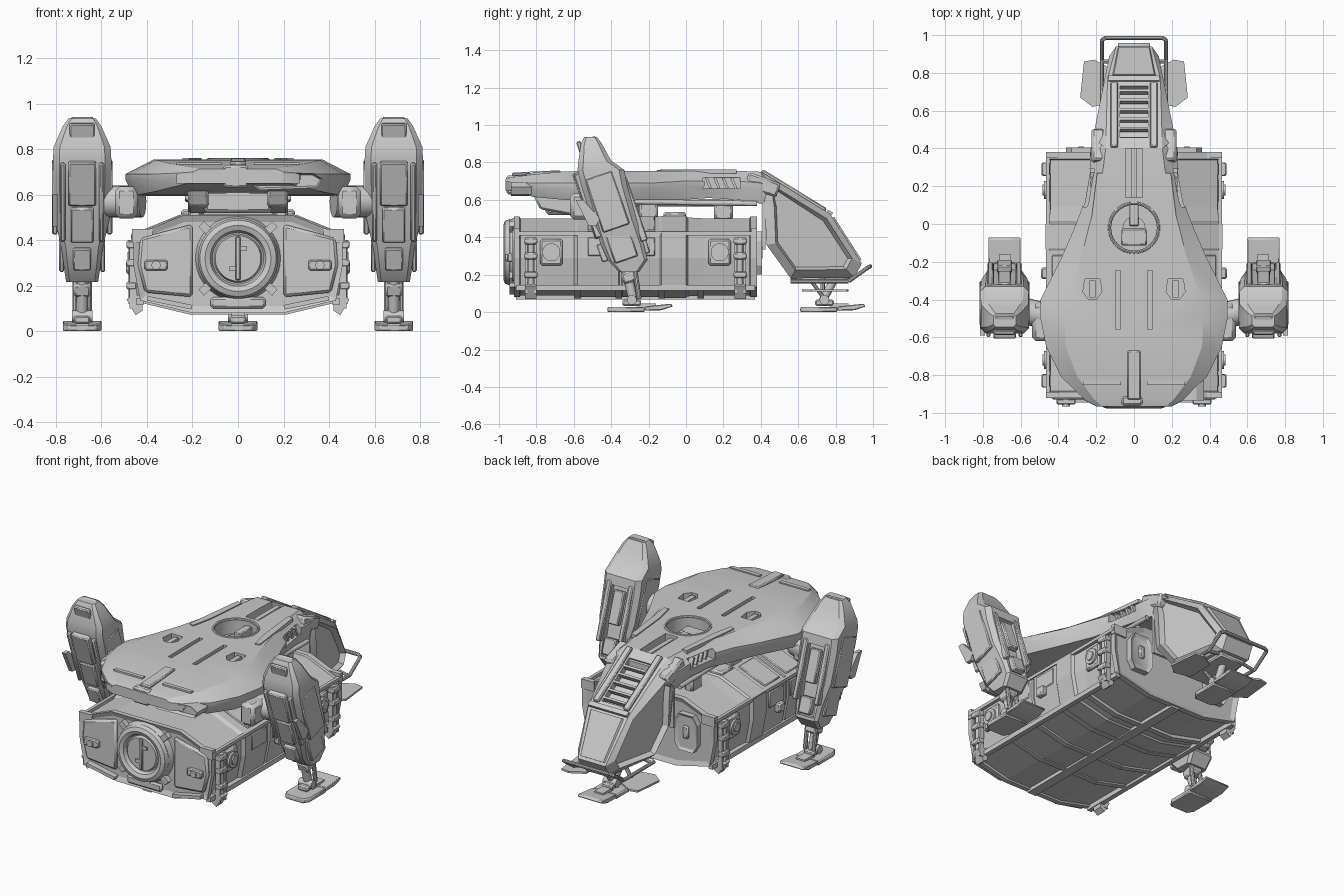
import bpy, bmesh, math
from mathutils import Vector, Matrix

if "Cube" in bpy.data.objects:
    bpy.data.objects.remove(bpy.data.objects["Cube"])

def finish(name, bm, mirror=False, bevel=0.0):
    bmesh.ops.recalc_face_normals(bm, faces=bm.faces[:])
    me = bpy.data.meshes.new(name)
    bm.to_mesh(me); bm.free()
    ob = bpy.data.objects.new(name, me)
    bpy.context.collection.objects.link(ob)
    if bevel:
        m = ob.modifiers.new("bevel", 'BEVEL'); m.width = bevel; m.segments = 1
    if mirror:
        ob.modifiers.new("mirror", 'MIRROR')
    return ob

def loft(name, rings, inset=None, **kw):
    """Skin a stack of equal rings, capped; optionally inset both caps."""
    bm = bmesh.new()
    rows = [[bm.verts.new(p) for p in r] for r in rings]
    n = len(rows[0])
    for a, b in zip(rows, rows[1:]):
        for i in range(n):
            bm.faces.new((a[i], a[(i+1) % n], b[(i+1) % n], b[i]))
    caps = [bm.faces.new(rows[0]), bm.faces.new(rows[-1])]
    if inset:
        bmesh.ops.recalc_face_normals(bm, faces=bm.faces[:])
        bmesh.ops.inset_individual(bm, faces=caps, thickness=inset[0], depth=inset[1])
    return finish(name, bm, **kw)

def box(name, c, s, rx=0, ry=0, **kw):
    bm = bmesh.new()
    rot = Matrix.Rotation(rx, 4, 'X') @ Matrix.Rotation(ry, 4, 'Y')
    bmesh.ops.create_cube(bm, size=1, matrix=Matrix.Translation(c) @ rot @ Matrix.Diagonal((*s, 1)))
    return finish(name, bm, **kw)

def rod(name, a, b, r, r2=None, seg=24, **kw):
    a, b = Vector(a), Vector(b)
    q = (b - a).to_track_quat('Z', 'Y').to_matrix().to_4x4()
    bm = bmesh.new()
    bmesh.ops.create_cone(bm, cap_ends=True, segments=seg, radius1=r, radius2=r2 or r,
                          depth=(b - a).length, matrix=Matrix.Translation((a + b) / 2) @ q)
    return finish(name, bm, **kw)

def slab(name, outline, axis, lo, hi, **kw):
    """Extrude a 2D outline along axis 0 (y,z), 1 (x,z) or 2 (x,y)."""
    def put(p, d):
        v = list(p); v.insert(axis, d); return v
    return loft(name, [[put(p, lo) for p in outline], [put(p, hi) for p in outline]], **kw)

def ring_part(name, c, R, r, axis, seg=40):
    """Torus around axis 'Y' or 'Z'."""
    bm = bmesh.new()
    def pt(i, k):
        t, u = 2 * math.pi * i / seg, 2 * math.pi * k / 8
        d, h = R + r * math.cos(u), r * math.sin(u)
        v = (d*math.cos(t), h, d*math.sin(t)) if axis == 'Y' else (d*math.cos(t), d*math.sin(t), h)
        return Vector(c) + Vector(v)
    vs = [[bm.verts.new(pt(i, k)) for k in range(8)] for i in range(seg)]
    for i in range(seg):
        for k in range(8):
            j, l = (i+1) % seg, (k+1) % 8
            bm.faces.new((vs[i][k], vs[i][l], vs[j][l], vs[j][k]))
    return finish(name, bm)

def cut(target, cutter):
    m = target.modifiers.new("cut", 'BOOLEAN'); m.operation = 'DIFFERENCE'; m.object = cutter; m.solver = 'EXACT'
    cutter.hide_render = True
    target.modifiers.move(len(target.modifiers) - 1, 0)
    bpy.context.view_layer.objects.active = target
    bpy.ops.object.modifier_apply(modifier="cut")
    bpy.data.objects.remove(cutter)

def both(half):
    return half + [(-x, z) for x, z in reversed(half)]

# ---- cargo container ----
HALF = [(.2, .08), (.43, .135), (.46, .29), (.46, .42), (.24, .51)]
def cring(y, s):
    return [(x*s, y, .295 + (z-.295)*s) for x, z in both(HALF)]
STEPS = [(-.92, 1), (-.89, 1), (-.885, .96), (-.6, .96), (-.58, 1), (-.36, 1), (-.355, .98), (-.345, .98),
         (-.34, 1), (-.14, 1), (-.13, 1.02), (.0, 1.02), (.01, .98), (.09, .96), (.34, .96), (.345, 1), (.38, 1)]
container = loft("container_body", [cring(*s) for s in STEPS], inset=(.03, -.012))
for y in (-.905, .365):
    box("container_end_flange", (.42, y, .42), (.09, .03, .06), mirror=True)
box("container_side_rail", (.457, -.27, .42), (.02, 1.28, .02), mirror=True)
box("container_sill_rail", (.43, -.27, .13), (.03, 1.28, .03), mirror=True)
box("container_keel_beam", (0, -.27, .08), (.06, 1.28, .025))
for y in (-.58, -.36, -.13, .08):
    box("container_cross_beam", (0, y, .083), (.42, .035, .02))
    box("container_cross_beam_slope", (.31, y, .107), (.22, .035, .02), ry=-.235, mirror=True)
for y in (-.45, -.24):
    box("container_roof_panel", (.34, y, .467), (.2, .15, .02), ry=.385, mirror=True, bevel=.005)
    box("container_side_panel", (.456, y, .35), (.02, .15, .1), mirror=True, bevel=.005)
box("container_roof_saddle", (.2, -.06, .52), (.1, .12, .03), mirror=True, bevel=.01)

# ---- side jacks, hatches and corner feet ----
for y, h in ((-.83, -.72), (.29, .18)):
    for dy in (-.025, .025):
        box("jack_post", (.462, y + dy, .25), (.03, .014, .3), mirror=True)
    rod("jack_piston", (.465, y, .12), (.465, y, .4), .016, seg=12, mirror=True)
    for z in (.2, .3, .38):
        box("jack_clamp", (.468, y, z), (.045, .07, .035), mirror=True, bevel=.006)
    slab("corner_foot", [(.42, .16), (.46, .16), (.49, .14), (.45, .07), (.42, .09)], 1, y-.03, y+.03, mirror=True)
    box("hatch_block", (.45, h, .32), (.03, .12, .14), mirror=True, bevel=.01)
    rod("hatch_ring", (.46, h, .32), (.477, h, .32), .048, mirror=True)
    rod("hatch_hub", (.47, h, .32), (.485, h, .32), .028, mirror=True)
box("side_latch", (.472, -.26, .28), (.04, .06, .06), mirror=True, bevel=.008)

# ---- container rear end with round hatch ----
rod("end_hatch_collar", (0, -.9, .32), (0, -.94, .32), .19, .175, seg=40)
ring_part("end_hatch_ring", (0, -.945, .32), .145, .032, 'Y')
rod("end_hatch_disc", (0, -.93, .32), (0, -.96, .32), .11, .1, seg=40)
box("end_hatch_bar", (0, -.965, .32), (.022, .02, .19), bevel=.004)
for s in (-1, 1):
    box("end_hatch_key", (.025*s, -.963, .32 + .045*s), (.03, .015, .02))
for z, a in ((.45, .8), (.19, -.8)):
    box("end_hatch_lug", (.14, -.925, z), (.035, .035, .06), ry=a, mirror=True)
slab("end_side_panel", [(.2, .15), (.41, .17), (.44, .29), (.43, .41), (.2, .47)], 1, -.93, -.9, mirror=True, bevel=.012)
box("end_lock", (.36, -.94, .29), (.1, .03, .045), mirror=True, bevel=.006)
rod("end_lock_knob", (.36, -.93, .29), (.36, -.965, .29), .02, seg=16, mirror=True)
box("end_lower_panel", (0, -.925, .125), (.24, .03, .05), bevel=.01)
box("end_bumper", (.3, -.925, .125), (.2, .04, .02), ry=-.2, mirror=True)

# ---- container front bulkhead doors ----
slab("bulkhead_door", [(.2, .25), (.23, .2), (.33, .2), (.36, .25), (.36, .38), (.33, .43), (.23, .43), (.2, .38)],
     1, .36, .405, mirror=True, inset=(.02, -.01))
slab("bulkhead_window", [(.26, .28), (.3, .28), (.3, .36), (.26, .36)], 1, .39, .41, mirror=True, bevel=.008)

# ---- upper hull, lofted tail to neck: y, mid width, top width, z low, z mid, z top ----
SEC = [(-.965, .2, .17, .655, .69, .712), (-.93, .26, .21, .645, .685, .722), (-.81, .385, .3, .615, .68, .737),
       (-.65, .465, .36, .6, .68, .752), (-.5, .495, .37, .595, .68, .755), (-.4, .495, .36, .595, .68, .755),
       (-.18, .385, .28, .6, .68, .755), (-.02, .315, .24, .6, .69, .755), (.12, .262, .2, .61, .69, .755),
       (.28, .235, .165, .6, .69, .755), (.4, .23, .15, .58, .68, .75), (.46, .2, .145, .56, .65, .7)]
hull = loft("upper_hull", [[(x, y, z) for x, z in both([(wm*.93, zb), (wm, zm-.015), (wm, zm+.01), (wt, zt)])]
                           for y, wm, wt, zb, zm, zt in SEC])
cut(hull, rod("well_cutter", (0, -.02, .66), (0, -.02, .85), .128, seg=40))
for s in (-1, 1):
    cut(hull, box("slot_cutter", (.085*s, -.4, .757), (.026, .31, .04)))
    cut(hull, slab("bay_cutter", [(.18*s, -.29), (.26*s, -.29), (.27*s, -.36), (.24*s, -.4), (.2*s, -.4), (.17*s, -.36)], 2, .71, .8))
    cut(hull, box("vent_cutter", (.235*s, .19, .69), (.07, .2, .06)))
cut(hull, box("neck_slot_cutter", (0, .29, .74), (.09, .3, .1)))

# ---- hull details ----
ring_part("roof_well_rim", (0, -.02, .752), .13, .009, 'Z')
box("roof_well_machine", (0, -.07, .68), (.14, .09, .05), bevel=.008)
rod("roof_well_hub", (0, -.02, .66), (0, -.02, .69), .06)
box("roof_well_spine", (0, .05, .69), (.05, .12, .06), bevel=.005)
box("neck_piston", (0, .28, .72), (.03, .28, .03))
slab("roof_ridge", [(.16, .27), (.195, .27), (.245, -.13), (.215, -.14), (.185, 0)], 2, .74, .762, mirror=True)
box("roof_bay_fin", (.22, -.345, .73), (.03, .09, .03), mirror=True)
box("tail_spine", (0, -.8, .742), (.07, .26, .02), rx=.05, bevel=.006)
box("tail_roof_bar", (.17, -.84, .735), (.2, .025, .014), mirror=True)
slab("tail_bumper", [(-.2, -.965), (.2, -.965), (.27, -.93), (.24, -.89), (-.24, -.89), (-.27, -.93)], 2, .65, .69)
slab("tail_intake", [(.05, .655), (.09, .695), (.33, .695), (.37, .67), (.35, .63), (.09, .62)], 1, -.935, -.8, inset=(.01, -.02))
box("tail_joint", (-.01, -.935, .68), (.11, .05, .1), bevel=.01)
for y in (.12, .165, .21, .255):
    box("neck_vent_slat", (.215, y, .69), (.03, .014, .06), rx=.4, mirror=True)

# ---- underside couplers gripping the container ----
box("coupler_plate", (0, -.05, .585), (.38, .62, .04), bevel=.01)
slab("tail_keel", [(-.82, .63), (-.78, .55), (-.62, .52), (-.36, .53), (-.3, .62)], 0, .13, .22, mirror=True, bevel=.01)
for y in (-.2, .2):
    box("coupler_claw", (.19, y, .54), (.06, .1, .1), mirror=True, bevel=.012)
box("coupler_core", (0, -.5, .57), (.3, .5, .1), bevel=.015)
rod("hull_pipe", (.22, -.3, .59), (.22, .38, .58), .014, seg=12, mirror=True)

# ---- cockpit: side profile tapering to the nose, framed side windows ----
PROF = [(.4, .752, .15), (.77, .525, .14), (.94, .26, .095), (.9, .185, .095), (.56, .18, .14), (.43, .36, .19), (.42, .6, .21)]
def crow(s, f, swell):
    row = []
    for y, z, w in PROF:
        y = .68 + (y-.68)*f
        row.append((s*(.225 - .2*(y-.42) if swell else w), y, .4 + (z-.4)*f))
    return row
cockpit = loft("cockpit", [crow(-1, .8, True), crow(-1, 1, False), crow(1, 1, False), crow(1, .8, True)], inset=(.018, -.03))
SL = -math.atan2(.227, .37)
cut(cockpit, box("roof_slot_cutter", (0, .595, .632), (.15, .32, .08), rx=SL))
box("cockpit_roof_rail", (.105, .575, .646), (.04, .4, .03), rx=SL, mirror=True, bevel=.006)
for i in range(5):
    box("roof_louvre", (0, .5 + .05*i, .675 - .031*i), (.15, .014, .03), rx=SL)
screen = [(-.115, .783, .505), (.115, .783, .505), (.085, .93, .276), (-.085, .93, .276)]
loft("windscreen", [screen, [(x*.93, y + .008, z + .005) for x, y, z in screen]])
box("cockpit_brow", (0, .768, .53), (.27, .03, .02), rx=SL)
box("neck_shoulder", (.19, .41, .68), (.07, .18, .08), rx=-.35, mirror=True, bevel=.012)
box("cockpit_back_wall", (0, .418, .46), (.42, .016, .25))
box("cockpit_belly", (0, .72, .175), (.18, .32, .03), bevel=.008)

# ---- nose guard rail ----
PATH = [(.17, .56, .165), (.17, .87, .165), (.17, .975, .24), (.15, .985, .245), (0, .985, .245)]
for a, b in zip(PATH, PATH[1:]):
    rod("nose_guard_rail", a, b, .011, seg=10, mirror=True)
for y in (.58, .86):
    rod("nose_guard_bracket", (.08, y, .18), (.17, y, .165), .01, seg=8, mirror=True)

# ---- nose gear with open doors, and feet ----
slab("nose_gear_door", [(.12, .64), (.22, .62), (.285, .67), (.265, .86), (.21, .87), (.12, .82)], 2, .11, .122, mirror=True)
rod("nose_gear_hinge", (.09, .73, .18), (.13, .73, .115), .012, seg=8, mirror=True)

def foot(tag, x, y, mir):
    """Ankle, heel pad and toe pad; y is the heel centre."""
    rod(tag + "_ankle", (x-.045, y+.03, .065), (x+.045, y+.03, .065), .026, seg=16, mirror=mir)
    box(tag + "_ankle_block", (x, y+.03, .05), (.07, .1, .035), mirror=mir, bevel=.008)
    slab(tag + "_heel_pad", [(x-.06, y-.1), (x+.06, y-.1), (x+.085, y-.06), (x+.085, y+.1), (x-.085, y+.1), (x-.085, y-.06)],
         2, 0, .028, mirror=mir, bevel=.006)
    box(tag + "_toe_link", (x, y+.11, .035), (.06, .1, .022), mirror=mir)
    slab(tag + "_toe_pad", [(y+.1, .008), (y+.19, .01), (y+.25, .03), (y+.24, .045), (y+.1, .03)], 0, x-.085, x+.085, mirror=mir, bevel=.004)
foot("nose", 0, .71, False)
rod("nose_gear_strut", (0, .8, .19), (0, .73, .06), .022, seg=16)
rod("nose_gear_brace", (.035, .66, .18), (.03, .74, .07), .01, seg=10, mirror=True)

# ---- leg pods: z, y back, y front, half width ----
X, TILT = .685, .33
POD = [(.935, -.545, -.475, .06), (.9, -.562, -.45, .085), (.81, -.575, -.4, .125), (.76, -.58, -.33, .128), (.68, -.56, -.315, .128),
       (.5, -.505, -.265, .122), (.36, -.455, -.225, .09), (.28, -.42, -.205, .08), (.215, -.36, -.25, .07)]
rows = []
for z, a, b, w in POD:
    c = .028 * w / .13
    rows.append([(X+dx, y, z) for dx, y in ((-w+c, a), (w-c, a), (w, a+c), (w, b-c), (w-c, b), (-w+c, b), (-w, b-c), (-w, a+c))])
pod = loft("leg_pod", rows, mirror=True)
cut(pod, box("pod_front_cutter", (X, -.26, .5), (.11, .07, .42), rx=.24))
def onpod(name, dx, y, z, s):
    box(name, (X+dx, y, z), s, rx=TILT, mirror=True, bevel=.006)
onpod("pod_top_panel", 0, -.562, .87, (.11, .025, .09))
onpod("pod_cap", 0, -.505, .925, (.1, .05, .02))
onpod("pod_back_panel", 0, -.555, .65, (.12, .045, .2))
onpod("pod_back_core", 0, -.49, .47, (.1, .045, .16))
onpod("pod_back_knee", 0, -.44, .32, (.08, .05, .1))
for s in (-1, 1):
    onpod("pod_back_rail", .085*s, -.52, .57, (.022, .045, .36))
    onpod("pod_front_rail", .075*s, -.28, .55, (.03, .04, .36))
    onpod("pod_side_plate", .12*s, -.42, .59, (.025, .15, .3))
    onpod("pod_side_lower_plate", .09*s, -.345, .36, (.022, .13, .17))
onpod("pod_front_panel", 0, -.295, .58, (.07, .035, .2))
onpod("pod_front_knee", 0, -.225, .36, (.08, .04, .1))
slab("pod_outer_fin", [(-.59, .6), (-.55, .6), (-.46, .5), (-.48, .46), (-.52, .46)], 0, .79, .815, mirror=True)

# ---- pod shoulders and lower legs ----
box("shoulder_block", (.49, -.52, .565), (.1, .2, .14), mirror=True, bevel=.02)
rod("shoulder_joint", (.42, -.5, .57), (.58, -.46, .57), .07, mirror=True)
rod("leg_strut", (X, -.34, .3), (X, -.28, .06), .03, .024, seg=16, mirror=True)
for s in (-1, 1):
    rod("leg_piston", (X + .03*s, -.28, .27), (X + .03*s, -.25, .07), .013, seg=10, mirror=True)
box("leg_knee_block", (X, -.3, .19), (.075, .085, .06), rx=TILT, mirror=True, bevel=.01)
foot("main", X, -.32, True)

# ---- smooth curved parts, keep hard edges; the container stays flat-faced ----
bpy.ops.object.select_all(action='SELECT')
container.select_set(False)
bpy.context.view_layer.objects.active = hull
bpy.ops.object.shade_smooth_by_angle(angle=math.radians(28))
